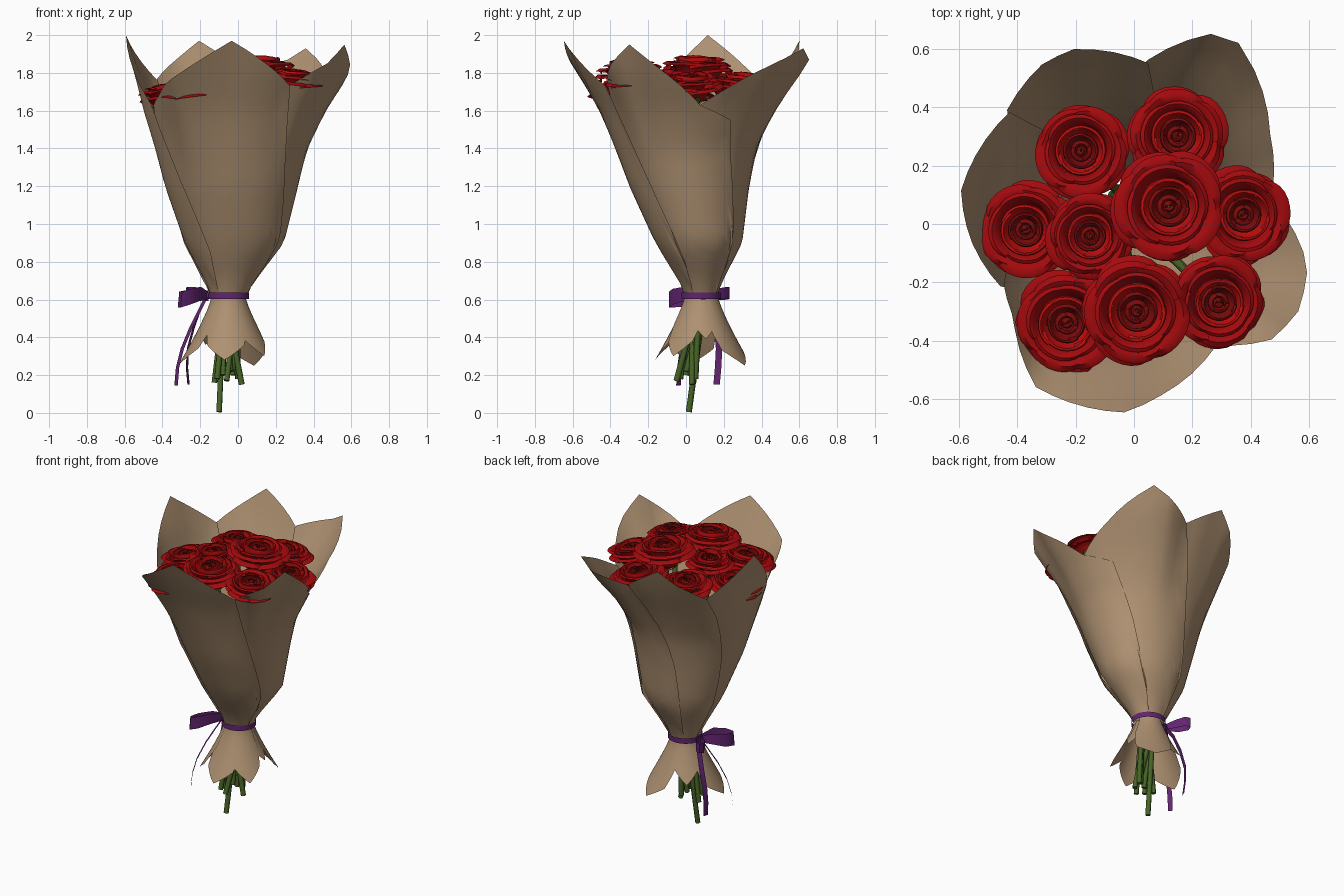
import bpy, bmesh, math, random
from mathutils import Vector, Matrix

if "Cube" in bpy.data.objects:
    bpy.data.objects.remove(bpy.data.objects["Cube"])

random.seed(4)


def material(name, rgb):
    m = bpy.data.materials.new(name)
    m.diffuse_color = (*rgb, 1)
    m.use_nodes = True
    m.node_tree.nodes["Principled BSDF"].inputs["Base Color"].default_value = m.diffuse_color
    return m


PAPER = material("kraft paper", (0.42, 0.28, 0.165))
OUTER = material("deep red", (0.37, 0.003, 0.004))
INNER = material("bright red", (0.50, 0.004, 0.004))
CORE = material("dark red", (0.20, 0.003, 0.003))
GREEN = material("stem green", (0.065, 0.13, 0.02))
PURPLE = material("ribbon purple", (0.12, 0.018, 0.16))


def finish(bm, name, mats, angle=50):
    me = bpy.data.meshes.new(name)
    bm.to_mesh(me)
    bm.free()
    ob = bpy.data.objects.new(name, me)
    bpy.context.collection.objects.link(ob)
    for m in mats:
        me.materials.append(m)
    bpy.context.view_layer.objects.active = ob
    ob.select_set(True)
    bpy.ops.object.shade_smooth_by_angle(angle=math.radians(angle))
    ob.select_set(False)
    return ob


def grid(bm, rows, mat=0):
    """Skin a list of equally long rows of points."""
    vs = [[bm.verts.new(p) for p in r] for r in rows]
    for a, b in zip(vs, vs[1:]):
        for i in range(len(a) - 1):
            bm.faces.new((a[i], b[i], b[i + 1], a[i + 1])).material_index = mat


def lerp_table(table, x):
    """Linear lookup in rows of (key, values...)."""
    if x <= table[0][0]:
        return table[0][1:]
    for a, b in zip(table, table[1:]):
        if x <= b[0]:
            t = (x - a[0]) / (b[0] - a[0])
            return [p + (q - p) * t for p, q in zip(a[1:], b[1:])]
    return table[-1][1:]


def subdivide_rim(rim, step):
    out = []
    for (a, za), (b, zb) in zip(rim, rim[1:]):
        n = max(1, round((b - a) / step))
        out += [(a + (b - a) * i / n, za + (zb - za) * i / n) for i in range(n)]
    return out + [rim[-1]]


# ---- wrapping paper: overlapping pointed sheets on one flaring body
BODY = [(0.60, -.05, .08, .088, .08), (0.68, -.045, .078, .12, .105), (0.9, -.02, .065, .26, .225),
        (1.2, -.035, .015, .35, .312), (1.4, -.04, 0, .395, .37),
        (1.6, -.03, .01, .46, .455), (1.8, 0, .02, .53, .56), (2.0, 0, .02, .6, .65)]
# rim in plan: angle, radius, height
RIM = [(-155, .50, 1.63), (-142, .53, 1.69), (-121, .655, 1.78), (-93, .645, 1.97), (-80, .59, 1.89),
       (-57, .50, 1.73), (-40, .62, 1.85), (-28, .64, 1.95), (-14, .61, 1.82), (9, .48, 1.63),
       (33, .56, 1.77), (52, .67, 1.88), (60, .715, 1.93), (68, .70, 1.87), (85, .56, 1.80),
       (109, .635, 1.97), (120, .63, 1.88), (138, .58, 1.76), (169, .605, 2.0), (185, .56, 1.83),
       (205, .50, 1.63)]


def body_point(deg, z, off):
    t = math.radians(deg)
    d = Vector((math.cos(t), math.sin(t), 0))

    def base(h):
        cx, cy, rx, ry = lerp_table(BODY, h)
        return Vector((cx + rx * d.x, cy + ry * d.y, 0))
    R, Z = lerp_table(RIM, (deg + 155) % 360 - 155)
    f = min(1, max(0, (z - 1.2) / (Z - 1.2))) ** 1.6
    return base(z) + (d * R - base(Z)) * f + d * off + Vector((0, 0, z))


SHEETS = {
    "front": [(-190, .85), (-155, 1.63), (-121, 1.78), (-93, 1.97), (-57, 1.73), (-42, 1.3), (-25, .8)],
    "right": [(-90, .85), (-57, 1.73), (-40, 1.85), (-28, 1.95), (9, 1.63), (32, 1.55), (46, 1.2), (55, .8)],
    "back_right": [(-22, .85), (9, 1.63), (52, 1.88), (60, 1.93), (68, 1.87), (85, 1.80), (118, .9)],
    "back_left": [(55, .85), (85, 1.80), (109, 1.97), (120, 1.88), (138, 1.76), (168, .9)],
    "left": [(105, .85), (138, 1.76), (169, 2.0), (205, 1.63), (240, .85)]}
for name, rim in SHEETS.items():
    a0, a1 = rim[0][0], rim[-1][0]
    bm = bmesh.new()
    rows = []
    for a, z in subdivide_rim(rim, 6):
        off = -.012 + .024 * (a - a0) / (a1 - a0)
        rows.append([body_point(a, .6 + (z - .6) * i / 16, off * min(1, i / 5)) for i in range(17)])
    grid(bm, rows)
    finish(bm, "paper_" + name, [PAPER], 60)

# ---- paper skirt below the tie
SKIRT = [(-95, 46, .28), (-38, 38, .30), (8, 38, .39), (60, 46, .25), (128, 42, .36), (192, 46, .26)]
for i, (tip, half, z) in enumerate(SKIRT):
    rim = [(tip - half, .48), (tip - half * .65, z + .08), (tip, z), (tip + half * .65, z + .08), (tip + half, .48)]
    bm = bmesh.new()
    rows = []
    for a, zb in subdivide_rim(rim, 8):
        row = []
        for j in range(9):
            zz = .63 + (zb - .63) * j / 8
            r = .085 + (i % 2) * .006 + .165 * (max(0, .61 - zz) / .34) ** 1.2
            row.append((-.05 + r * math.cos(math.radians(a)), .08 + r * math.sin(math.radians(a)), zz))
        rows.append(row)
    grid(bm, rows)
    finish(bm, f"paper_skirt_{i}", [PAPER], 60)

# ---- roses: petal rings as (count, span, rim pull, material, profile of radius and height)
RINGS = [
    (5, 92, .16, 0, [(.08, -.78), (.42, -.6), (.62, -.32), (.75, -.17), (.90, -.14), (1.02, -.22)]),
    (5, 98, .16, 0, [(.08, -.75), (.42, -.55), (.58, -.2), (.70, -.03), (.84, .03), (.96, -.04)]),
    (4, 115, .10, 0, [(.08, -.70), (.42, -.48), (.54, -.1), (.60, .06), (.67, .12), (.74, .09)]),
    (4, 120, .05, 1, [(.08, -.60), (.38, -.40), (.49, -.05), (.53, .10), (.51, .17), (.46, .18)]),
    (3, 150, .05, 2, [(.08, -.50), (.28, -.30), (.36, -.05), (.37, .06), (.35, .11), (.31, .12)]),
    (3, 150, .05, 2, [(.05, -.40), (.17, -.20), (.22, -.02), (.22, .05), (.18, .09), (.14, .10)]),
    (2, 200, .0, 2, [(.03, -.3), (.08, -.1), (.11, 0), (.10, .05), (.07, .08), (.02, .07)])]
ROSES = [(-.18, .25, 1.76, .165), (.15, .30, 1.76, .172), (-.37, -.02, 1.71, .165),
         (-.15, -.04, 1.80, .15), (.12, .06, 1.85, .19), (.375, .03, 1.76, .165),
         (-.23, -.34, 1.73, .18), (.01, -.30, 1.83, .188), (.29, -.27, 1.79, .165)]


def rose(name, x, y, z, r):
    axis = Vector((x * .45, y * .3, 1)).normalized()
    m = Matrix.Translation((x, y, z)) @ axis.to_track_quat('Z', 'Y').to_matrix().to_4x4() @ Matrix.Scale(r, 4)
    bm = bmesh.new()
    for n, span, pull, mat, prof in RINGS:
        start = random.uniform(0, 360)
        for k in range(n):
            wob = random.uniform(.95, 1.05)
            rows = []
            for i in range(11):
                u = i / 5 - 1
                a = math.radians(start + k * 360 / n + u * span / 2)
                row = []
                for j, (pr, pz) in enumerate(prof):
                    v = j / (len(prof) - 1)
                    rr = pr * (1 - pull * v ** 3 * abs(u) ** 3) * (1 + (wob - 1) * v) * (1 + .025 * u)
                    zz = pz - .08 * v ** 3 * abs(u) ** 3 + .03 * u + (wob - 1) * v
                    row.append(m @ Vector((rr * math.cos(a), rr * math.sin(a), zz)))
                rows.append(row)
            grid(bm, rows, mat)
    finish(bm, name, [OUTER, INNER, CORE], 55)
    # five pointed sepals under the bloom
    bm = bmesh.new()
    for k in range(5):
        rows = []
        for pr, pz, w in [(.05, -.86, .5), (.3, -.74, .45), (.5, -.56, .3), (.66, -.42, .02)]:
            rows.append([m @ Vector((pr * math.cos(k * 1.257 + s * w), pr * math.sin(k * 1.257 + s * w), pz))
                         for s in (-1, 0, 1)])
        grid(bm, rows)
    finish(bm, name + "_sepals", [GREEN])
    return m @ Vector((0, 0, -.7))


def tube(name, pts, radius, mat):
    cu = bpy.data.curves.new(name, 'CURVE')
    cu.dimensions = '3D'
    cu.bevel_depth = radius
    cu.bevel_resolution = 1
    cu.use_fill_caps = True
    sp = cu.splines.new('POLY')
    sp.points.add(len(pts) - 1)
    for p, q in zip(sp.points, pts):
        p.co = (*q, 1)
    cu.materials.append(mat)
    ob = bpy.data.objects.new(name, cu)
    bpy.context.collection.objects.link(ob)
    bpy.context.view_layer.objects.active = ob
    ob.select_set(True)
    bpy.ops.object.convert(target='MESH')
    ob.select_set(False)


# stem ends at the bottom, one per rose
ENDS = [(-.06, -.05, .17), (-.08, .0, .2), (.02, .03, .15), (-.03, .03, .2), (-.10, .015, .005),
        (-.125, .04, .16), (0, .05, .18), (-.04, .0, .22), (-.11, -.03, .18)]
for i, (ro, end) in enumerate(zip(ROSES, ENDS)):
    base = rose(f"rose_{i}", *ro)
    neck = (-.05 + .045 * math.cos(i * 2.1), .07 + .035 * math.sin(i * 2.1), .62)
    mid = (base.x * .6 - .02, base.y * .6 + .03, 1.15)
    tube(f"stem_{i}", [base, mid, neck, end], .016, GREEN)

# ---- ribbon: band, knot, two loops and two tails
bm = bmesh.new()
grid(bm, [[(-.05 + .108 * math.cos(a), .08 + .105 * math.sin(a), z) for z in (.602, .638)]
          for a in [math.tau * i / 32 for i in range(33)]])
finish(bm, "ribbon_band", [PURPLE])
bm = bmesh.new()
bmesh.ops.create_cube(bm, size=1, matrix=Matrix.Translation((-.165, .09, .62)) @ Matrix.Diagonal((.035, .05, .055, 1)))
bmesh.ops.bevel(bm, geom=bm.edges[:], offset=.01, segments=2, affect='EDGES')
finish(bm, "ribbon_knot", [PURPLE])


def strip(name, pts, half):
    """Ribbon through points (x, y, z, width) with the given half-width direction."""
    bm = bmesh.new()
    h = Vector(half)
    grid(bm, [[Vector(p[:3]) - h * p[3], Vector(p[:3]) + h * p[3]] for p in pts])
    finish(bm, name, [PURPLE], 60)


strip("bow_loop_front", [(-.16, .08, .62, .5), (-.20, -.01, .63, .9), (-.25, -.07, .615, 1), (-.30, -.09, .60, 1),
                         (-.315, -.07, .60, 1), (-.29, -.01, .605, 1), (-.23, .05, .62, .8), (-.16, .09, .62, .5)],
      (.004, 0, .042))
strip("bow_loop_back", [(-.16, .09, .62, .5), (-.20, .17, .63, .8), (-.23, .22, .635, .9), (-.265, .23, .635, .9),
                        (-.275, .20, .63, .9), (-.24, .14, .625, .8), (-.16, .09, .62, .5)], (0, 0, .036))
strip("ribbon_tail_back", [(-.165, .10, .62, 1), (-.20, .14, .55, 1), (-.235, .165, .45, 1), (-.265, .175, .34, 1),
                           (-.27, .17, .24, 1), (-.262, .162, .15, 1)], (.006, .017, 0))
strip("ribbon_tail_front", [(-.165, .08, .62, 1), (-.20, .05, .55, 1), (-.25, .01, .45, 1), (-.295, -.02, .34, 1),
                            (-.32, -.035, .24, 1), (-.328, -.04, .145, 1)], (.009, -.012, 0))
